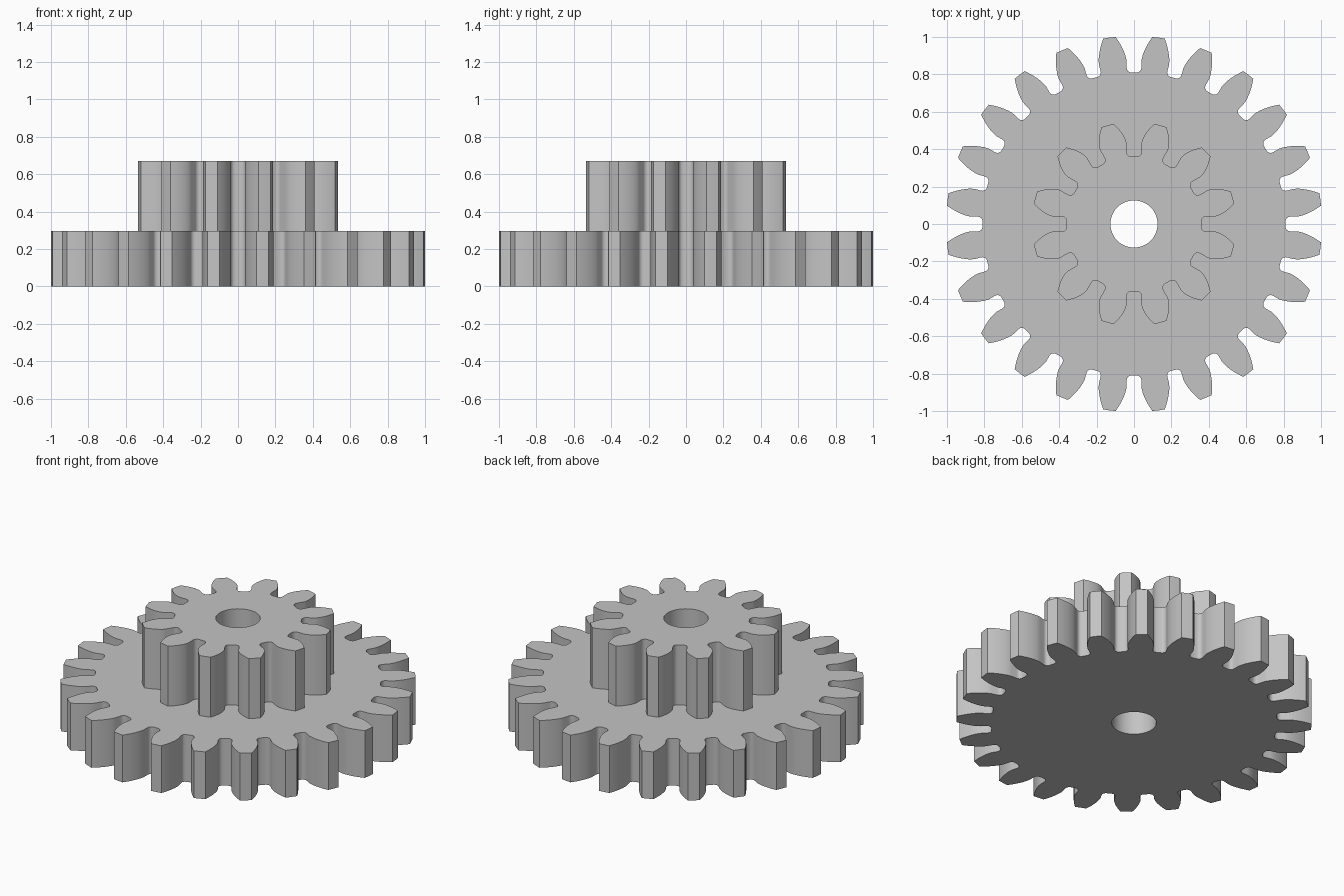
import bpy, bmesh
from math import pi, sin, cos, acos, tan, sqrt, radians, asin
from mathutils import Matrix, Vector

cube = bpy.data.objects.get("Cube")
if cube:
    bpy.data.objects.remove(cube, do_unlink=True)

GREY = (0.55, 0.55, 0.55, 1.0)
grey = bpy.data.materials.new("plain grey")
grey.diffuse_color = GREY
grey.use_nodes = True
grey.node_tree.nodes["Principled BSDF"].inputs["Base Color"].default_value = GREY

BORE = 0.126
BORE_SIDES = 48
FILLET = 0.025
PRESSURE = radians(20)


def involute(base, r):
    a = acos(min(1, base / r))
    return tan(a) - a


def half_flank(teeth, tip, root, pitch, tip_half):
    """Points from the middle of a gap (on the x axis) up to a tooth tip corner."""
    base = pitch * cos(PRESSURE)
    gap = pi / teeth - tip_half - involute(base, tip)
    w = base * sin(gap)
    pts = [Vector((root, 0, 0))]
    # rounded corner of the gap
    for i in range(5):
        a = pi / 2 * i / 4
        pts.append(Vector((root + FILLET * (1 - cos(a)), w - FILLET * (1 - sin(a)), 0)))
    # curved tooth side
    steps = 8
    for i in range(steps + 1):
        r = base + (tip - base) * i / steps
        a = gap + involute(base, r)
        pts.append(Vector((r * cos(a), r * sin(a), 0)))
    return pts


def gear(name, teeth, tip, root, pitch, tip_half, z0, z1, keep_bottom):
    pitch_angle = 2 * pi / teeth
    half = half_flank(teeth, tip, root, pitch, tip_half)
    # mirror the flank about the middle of the tooth
    mid = Vector((tip * cos(pitch_angle / 2), tip * sin(pitch_angle / 2), 0))
    turn = Matrix.Rotation(pitch_angle, 3, 'Z')
    mirrored = [turn @ Vector((p.x, -p.y, 0)) for p in reversed(half)]
    n = BORE_SIDES // teeth
    bore = [Vector((BORE * cos(pitch_angle * i / n), BORE * sin(pitch_angle * i / n), 0))
            for i in range(n, -1, -1)]
    sector = half + [mid] + mirrored + bore

    # one flat sector per tooth, welded and raised
    bm = bmesh.new()
    for k in range(teeth):
        rot = Matrix.Rotation(k * pitch_angle, 3, 'Z')
        bm.faces.new([bm.verts.new(rot @ p + Vector((0, 0, z0))) for p in sector])
    bmesh.ops.remove_doubles(bm, verts=bm.verts[:], dist=0.0001)
    bottom = bm.faces[:]
    raised = bmesh.ops.extrude_face_region(bm, geom=bottom, use_keep_orig=True)["geom"]
    bmesh.ops.translate(bm, vec=(0, 0, z1 - z0),
                        verts=[g for g in raised if isinstance(g, bmesh.types.BMVert)])
    bmesh.ops.recalc_face_normals(bm, faces=bm.faces[:])
    if not keep_bottom:
        low = [f for f in bm.faces if all(v.co.z < z0 + 0.001 for v in f.verts)]
        bmesh.ops.delete(bm, geom=low, context='FACES_ONLY')

    mesh = bpy.data.meshes.new(name)
    bm.to_mesh(mesh)
    bm.free()
    mesh.materials.append(grey)
    obj = bpy.data.objects.new(name, mesh)
    bpy.context.collection.objects.link(obj)
    bpy.ops.object.select_all(action='DESELECT')
    obj.select_set(True)
    bpy.context.view_layer.objects.active = obj
    bpy.ops.object.shade_smooth_by_angle(angle=radians(30))
    return obj


# wide lower wheel and narrow upper pinion
gear("large_gear", 24, 1.005, 0.81, 0.928, radians(1.9), 0.0, 0.295, True)
gear("small_gear", 12, 0.546, 0.36, 0.464, radians(3.5), 0.295, 0.67, False)
